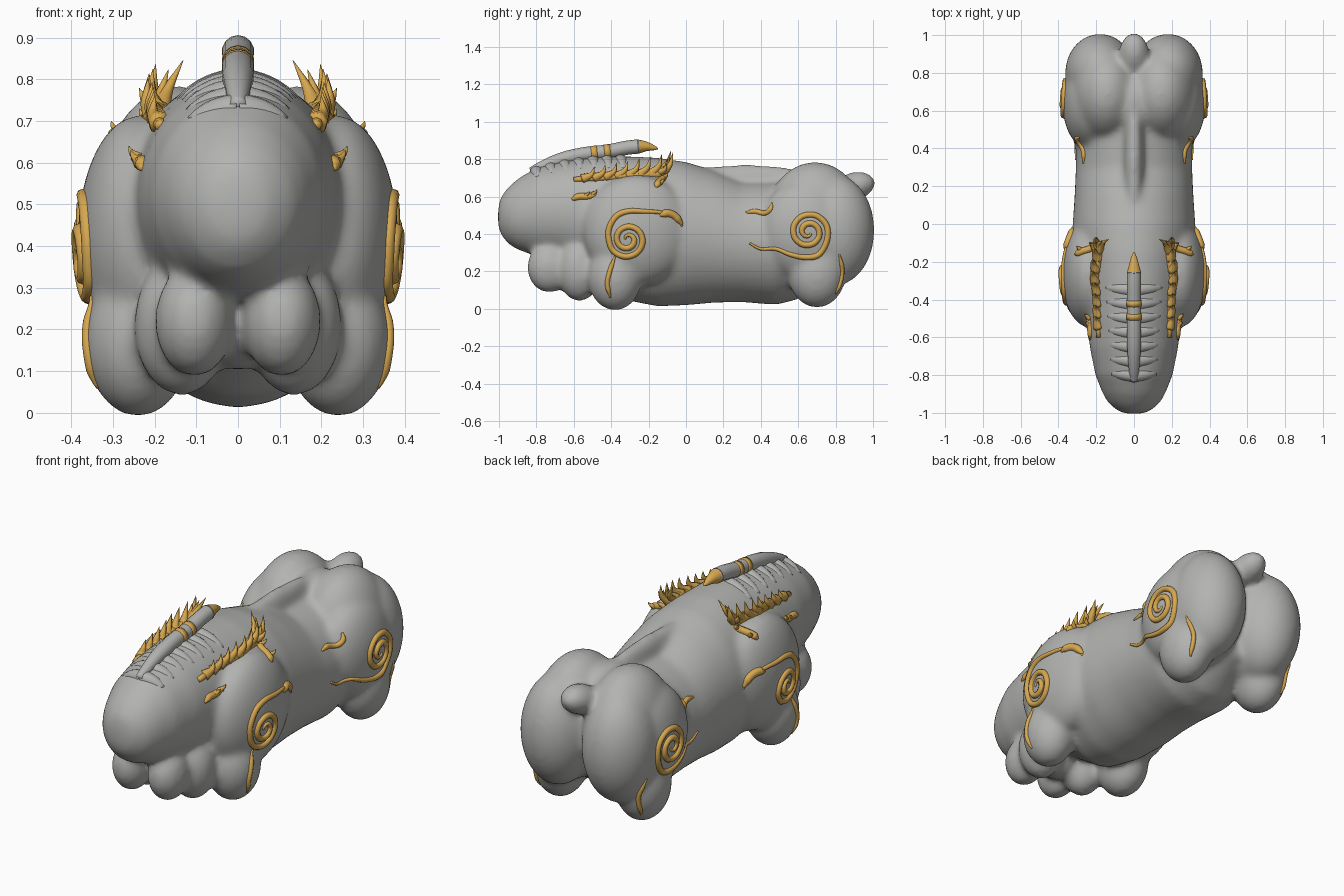
import bpy, bmesh, math
from mathutils import Vector, Matrix
from mathutils.bvhtree import BVHTree

cube = bpy.data.objects.get("Cube")
if cube:
    bpy.data.objects.remove(cube)


def material(name, rgb):
    m = bpy.data.materials.new(name)
    m.use_nodes = True
    m.diffuse_color = (*rgb, 1)
    m.node_tree.nodes["Principled BSDF"].inputs["Base Color"].default_value = (*rgb, 1)
    return m


STONE = material("stone grey", (0.45, 0.45, 0.44))
GOLD = material("gold", (0.68, 0.39, 0.08))


def finish(bm, name, mat):
    bmesh.ops.recalc_face_normals(bm, faces=bm.faces)
    me = bpy.data.meshes.new(name)
    bm.to_mesh(me)
    bm.free()
    me.materials.append(mat)
    ob = bpy.data.objects.new(name, me)
    bpy.context.collection.objects.link(ob)
    for p in me.polygons:
        p.use_smooth = True
    return ob


def blob(bm, pos, rad, tilt=0, pair=True):
    """Ellipsoid, mirrored across x when paired."""
    for side in ((1, -1) if pair else (1,)):
        mat = (Matrix.Translation((pos[0] * side, pos[1], pos[2]))
               @ Matrix.Rotation(math.radians(tilt), 4, 'X') @ Matrix.Diagonal((*rad, 1)))
        bmesh.ops.create_uvsphere(bm, u_segments=32, v_segments=20, radius=1, matrix=mat)


def loft(bm, stations, n=40):
    """Skin of oval sections given as y, half width, low z, high z."""
    rings = []
    for y, w, lo, hi in stations:
        rings.append([bm.verts.new((w * math.cos(math.tau * i / n), y,
                                    (lo + hi) / 2 + (hi - lo) / 2 * math.sin(math.tau * i / n)))
                      for i in range(n)])
    for a, b in zip(rings, rings[1:]):
        for i in range(n):
            bm.faces.new((a[i], a[(i + 1) % n], b[(i + 1) % n], b[i]))
    bm.faces.new(rings[0])
    bm.faces.new(rings[-1])


# Body: trunk, legs and haunches fused into one skin
bm = bmesh.new()
loft(bm, [(-1.005, .04, .44, .54), (-.99, .085, .395, .60), (-.95, .135, .345, .65), (-.9, .165, .315, .695),
          (-.8, .205, .28, .755), (-.65, .235, .25, .79), (-.5, .25, .18, .81), (-.3, .285, .04, .815),
          (-.15, .31, .012, .808), (0, .325, .018, .785), (.15, .315, .032, .74), (.3, .308, .035, .68),
          (.48, .31, .02, .68), (.6, .29, .05, .71), (.8, .15, .2, .6)])
blob(bm, (.235, -.26, .42), (.15, .29, .295))      # shoulder
blob(bm, (.24, -.38, .17), (.128, .145, .18))      # front foot
blob(bm, (.135, -.57, .21), (.115, .12, .17))      # chest lobes
blob(bm, (.105, -.73, .22), (.095, .12, .135))
blob(bm, (0, -.6, .25), (.09, .13, .15), pair=False)
blob(bm, (.145, .69, .46), (.2, .27, .325))        # rump
blob(bm, (.23, .64, .42), (.15, .25, .27))         # thigh
blob(bm, (.18, .8, .42), (.185, .208, .295))       # buttock
blob(bm, (.24, .7, .19), (.128, .155, .185))       # hind foot
blob(bm, (0, .64, .55), (.15, .2, .2), pair=False)     # croup
blob(bm, (0, .32, .665), (.055, .42, .106), pair=False)  # spine ridge
blob(bm, (0, .9, .655), (.08, .115, .076), 15, False)  # tail
body = finish(bm, "body", STONE)
remesh = body.modifiers.new("fuse", 'REMESH')
remesh.mode = 'VOXEL'
remesh.voxel_size = .014
remesh.use_smooth_shade = True
soft = body.modifiers.new("soften", 'SMOOTH')
soft.factor = .5
soft.iterations = 20
deps = bpy.context.evaluated_depsgraph_get()
skin = BVHTree.FromObject(body, deps)


def on_side(y, z):
    hit = skin.ray_cast(Vector((2, y, z)), Vector((-1, 0, 0)))[0]
    return hit or skin.find_nearest(Vector((.35, y, z)))[0]


def on_top(x, y):
    return skin.ray_cast(Vector((x, y, 2)), Vector((0, 0, -1)))[0]


def mirror(ob):
    ob.modifiers.new("both sides", 'MIRROR')
    return ob


def smooth_path(points, per=8):
    """Catmull-Rom through the given points."""
    p = [Vector(q) for q in points]
    p = [2 * p[0] - p[1]] + p + [2 * p[-1] - p[-2]]
    out = []
    for a, b, c, d in zip(p, p[1:], p[2:], p[3:]):
        for i in range(per):
            t = i / per
            out.append(.5 * (2 * b + (c - a) * t + (2 * a - 5 * b + 4 * c - d) * t * t
                             + (3 * b - a - 3 * c + d) * t ** 3))
    return out + [p[-2]]


def tube(bm, path, radii, n=8):
    rings = []
    for i, p in enumerate(path):
        d = (path[min(i + 1, len(path) - 1)] - path[max(i - 1, 0)]).normalized()
        u = d.cross(Vector((0, 1, 0)) if abs(d.x) > .7 else Vector((1, 0, 0))).normalized()
        v = d.cross(u)
        rings.append([bm.verts.new(p + radii[i] * (u * math.cos(math.tau * k / n) + v * math.sin(math.tau * k / n)))
                      for k in range(n)])
    for a, b in zip(rings, rings[1:]):
        for k in range(n):
            bm.faces.new((a[k], a[(k + 1) % n], b[(k + 1) % n], b[k]))
    bm.faces.new(rings[0])
    bm.faces.new(rings[-1])


def relief(name, points, r, end=.35):
    """Gold cord lying on the flank, thinning at both ends."""
    path = [on_side(q.x, q.y) for q in smooth_path([(y, z, 0) for y, z in points])]
    m = len(path) - 1
    radii = [r * (end + (1 - end) * min(1, 5 * i / m, 5 * (m - i) / m)) for i in range(m + 1)]
    bm = bmesh.new()
    tube(bm, path, radii)
    return mirror(finish(bm, name, GOLD))


def spiral(cy, cz, r0, start, turns, spin):
    steps = int(turns * 8)
    return [(cy + r0 * (1 - .87 * i / steps) * math.cos(start + spin * i * math.pi / 4),
             cz + r0 * (1 - .87 * i / steps) * math.sin(start + spin * i * math.pi / 4)) for i in range(steps + 1)]


# Flank scrolls
relief("front_scroll", [(-.02, .44), (-.06, .495), (-.14, .515), (-.22, .52), (-.3, .522), (-.365, .5), (-.405, .445)]
       + spiral(-.312, .37, .103, math.radians(172), 2, 1), .016)
relief("front_scroll_leaf", [(-.14, .5), (-.1, .51), (-.06, .495), (-.02, .45)], .021)
relief("front_leg_line", [(-.38, .28), (-.41, .19), (-.42, .13), (-.405, .06)], .013)
relief("hind_scroll", [(.34, .35), (.4, .32), (.48, .32), (.56, .29), (.64, .275), (.71, .29)]
       + spiral(.655, .41, .108, math.radians(-25), 2, 1), .016)
relief("hind_curl", [(.32, .515), (.37, .52), (.42, .51), (.45, .53), (.46, .565)], .014)
relief("hind_leg_line", [(.82, .29), (.835, .21), (.825, .14), (.8, .08)], .012)
relief("cheek_whisker", [(-.61, .585), (-.57, .6), (-.53, .6), (-.48, .61)], .018)
relief("neck_tuft", [(-.16, .65), (-.15, .67), (-.13, .69), (-.11, .705)], .019)


def spike(bm, base, tip, r, bow):
    base, tip = Vector(base), Vector(tip)
    mid = (base + tip) / 2 + Vector(bow)
    path = smooth_path([base, mid, tip], 4)
    m = len(path) - 1
    tube(bm, path, [r * (1 - .97 * i / m) for i in range(m + 1)], 7)


# Mane: gold band along the temple with backswept spikes
bm = bmesh.new()
band = [on_side(-.6 + .48 * t, .69 + .035 * t) for t in [i / 14 for i in range(15)]]
tube(bm, band, [.014 + .016 * i / 14 for i in range(15)])
for i in range(8):
    t = i / 7
    b = on_side(-.55 + .42 * t, .695 + .03 * t)
    tip = b + Vector((.012, .06, .065 + .045 * t))
    spike(bm, b, tip, .028, (.01, .014, -.01))
for k in range(4):
    b = on_side(-.15, .725)
    spike(bm, b, b + Vector((-.055 + .035 * k, .07 - .008 * k, .12 - .022 * k)), .026, (.008, .012, -.008))
mirror(finish(bm, "mane_spikes", GOLD))

# Small barbs on cheek and neck
bm = bmesh.new()
for y, z in ((-.54, .6), (-.5, .61), (-.14, .67), (-.12, .7)):
    b = on_side(y, z)
    spike(bm, b, b + Vector((.025, .025, .03)), .015, (.006, .004, 0))
mirror(finish(bm, "barbs", GOLD))

# Brow wrinkles: rows of low folds beside the crest
bm = bmesh.new()
for i in range(7):
    y = -.8 + .075 * i
    reach = .11 + .005 * i
    row = [on_top(x, y + .1 * x) - Vector((0, 0, .024)) for x in [reach * k / 8 for k in range(9)]]
    tube(bm, row, [.037 - .018 * (k / 8) ** 2 for k in range(9)], 16)
mirror(finish(bm, "brow_wrinkles", STONE))

# Crest along the head, ending in a gold horn tip
crest = [(-.83, .735), (-.77, .762), (-.68, .795), (-.55, .825), (-.42, .84), (-.32, .86), (-.25, .868)]
bm = bmesh.new()
path = smooth_path([(0, y, z) for y, z in crest], 5)
tube(bm, path, [.02 + .018 * min(1, i / 12) for i in range(len(path))], 14)
finish(bm, "crest", STONE)
bm = bmesh.new()
path = smooth_path([(0, -.26, .867), (0, -.21, .867), (0, -.15, .855)], 5)
tube(bm, path, [.039 * (1 - .98 * i / 10) ** .65 for i in range(11)], 14)
finish(bm, "horn_tip", GOLD)

# Gold bands across the crest
bm = bmesh.new()
for y, z in ((-.49, .832), (-.42, .84)):
    tube(bm, [Vector((0, y - .016, z - .002)), Vector((0, y + .016, z + .002))], [.0395, .0395], 14)
finish(bm, "crest_bands", GOLD)
